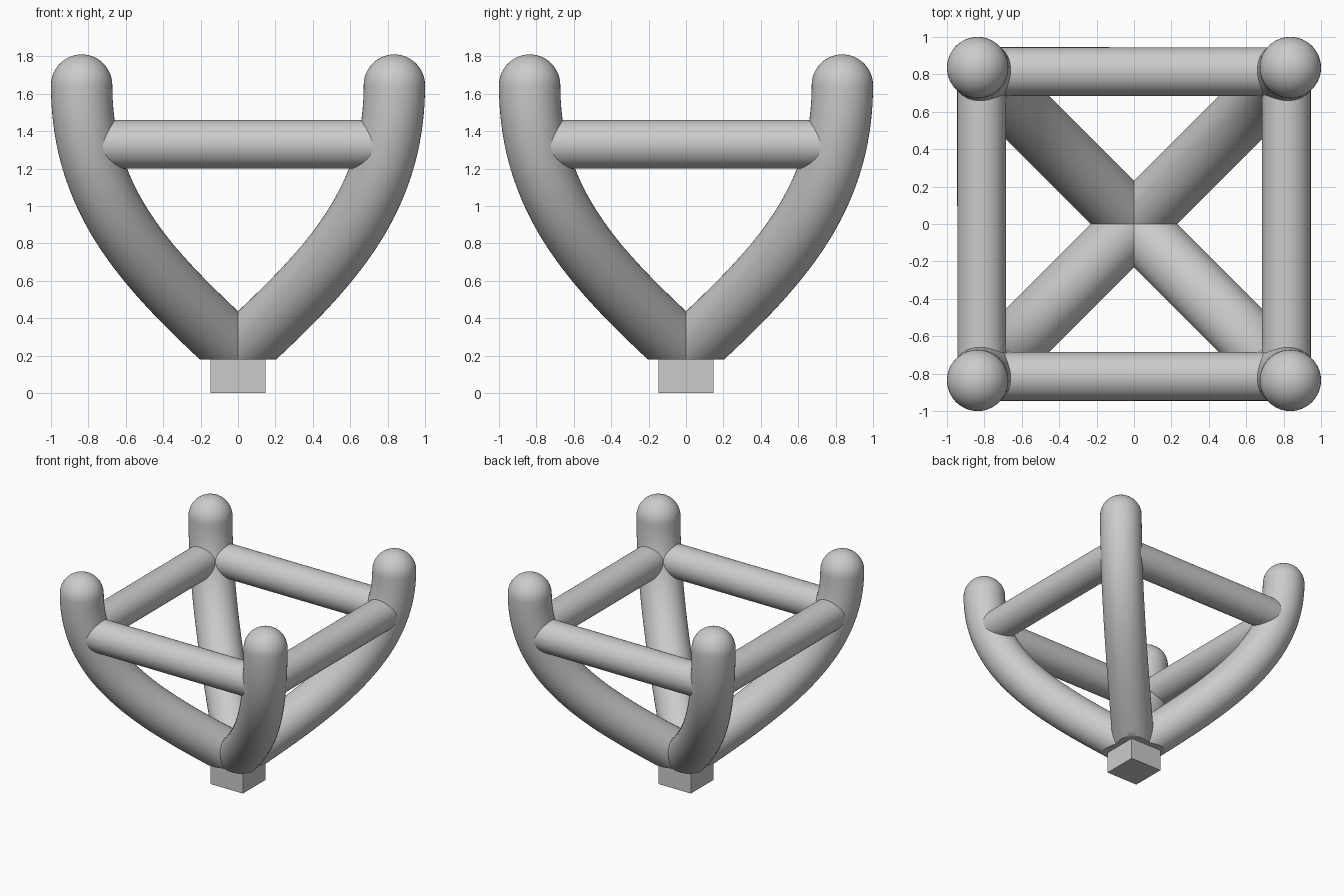
import bpy, bmesh, math
from mathutils import Vector, Matrix, geometry

if "Cube" in bpy.data.objects:
    bpy.data.objects.remove(bpy.data.objects["Cube"])

SEG = 48
R = 0.164          # prong radius
CUT = 0.18         # flat underside height of the prongs


def finish(name, bm, smooth=True):
    bmesh.ops.recalc_face_normals(bm, faces=bm.faces)
    me = bpy.data.meshes.new(name)
    bm.to_mesh(me)
    bm.free()
    ob = bpy.data.objects.new(name, me)
    bpy.context.collection.objects.link(ob)
    if smooth:
        bpy.context.view_layer.objects.active = ob
        ob.select_set(True)
        bpy.ops.object.shade_smooth_by_angle(angle=math.radians(35))
        ob.select_set(False)
    return ob


def prong(name, angle):
    # curved path in the diagonal plane: x is distance from the axis
    s = math.sqrt(2)
    ctrl = [Vector((x * s, 0, z)) for x, z in
            ((0, 0.213), (0.46, 0.64), (0.836, 1.0), (0.836, 1.646))]
    path = geometry.interpolate_bezier(*ctrl, 40)
    rings = []
    for i, p in enumerate(path):
        t = (path[min(i + 1, 39)] - path[max(i - 1, 0)]).normalized()
        if i == 39:
            t = Vector((0, 0, 1))
        rings.append((p, t, R))
    # domed tip
    for k in range(1, 12):
        a = k / 12 * math.pi / 2
        rings.append((path[-1] + Vector((0, 0, R * math.sin(a))),
                      Vector((0, 0, 1)), R * math.cos(a)))
    bm = bmesh.new()
    side = Vector((0, 1, 0))
    loops = []
    for p, t, r in rings:
        n = side.cross(t)
        loops.append([bm.verts.new(p + r * (n * math.cos(a) + side * math.sin(a)))
                      for a in (2 * math.pi * j / SEG for j in range(SEG))])
    for a, b in zip(loops, loops[1:]):
        for j in range(SEG):
            k = (j + 1) % SEG
            bm.faces.new((a[j], a[k], b[k], b[j]))
    bm.faces.new(loops[0])
    tip = bm.verts.new(path[-1] + Vector((0, 0, R)))
    for j in range(SEG):
        bm.faces.new((loops[-1][j], loops[-1][(j + 1) % SEG], tip))
    # flat underside resting on the base block
    cut = bmesh.ops.bisect_plane(bm, geom=bm.verts[:] + bm.edges[:] + bm.faces[:],
                                 plane_co=(0, 0, CUT), plane_no=(0, 0, 1), clear_inner=True)
    edges = [e for e in cut['geom_cut'] if isinstance(e, bmesh.types.BMEdge)]
    bmesh.ops.holes_fill(bm, edges=edges)
    bm.transform(Matrix.Rotation(angle, 4, 'Z'))
    return finish(name, bm)


def crossbar(name, angle):
    bm = bmesh.new()
    bmesh.ops.create_cone(bm, cap_ends=True, segments=SEG, radius1=0.13, radius2=0.13, depth=1.58)
    bm.transform(Matrix.Rotation(angle, 4, 'Z') @ Matrix.Translation((0, -0.815, 1.33))
                 @ Matrix.Rotation(math.pi / 2, 4, 'Y'))
    return finish(name, bm)


# four prongs and the bars joining them
for i in range(4):
    prong(f"prong_{i + 1}", math.pi / 4 + i * math.pi / 2)
    crossbar(f"crossbar_{i + 1}", i * math.pi / 2)

# square base block
bm = bmesh.new()
bmesh.ops.create_cube(bm, size=1)
bm.transform(Matrix.Translation((0, 0, 0.0925)) @ Matrix.Diagonal((0.295, 0.295, 0.185, 1)))
finish("base_block", bm, smooth=False)
